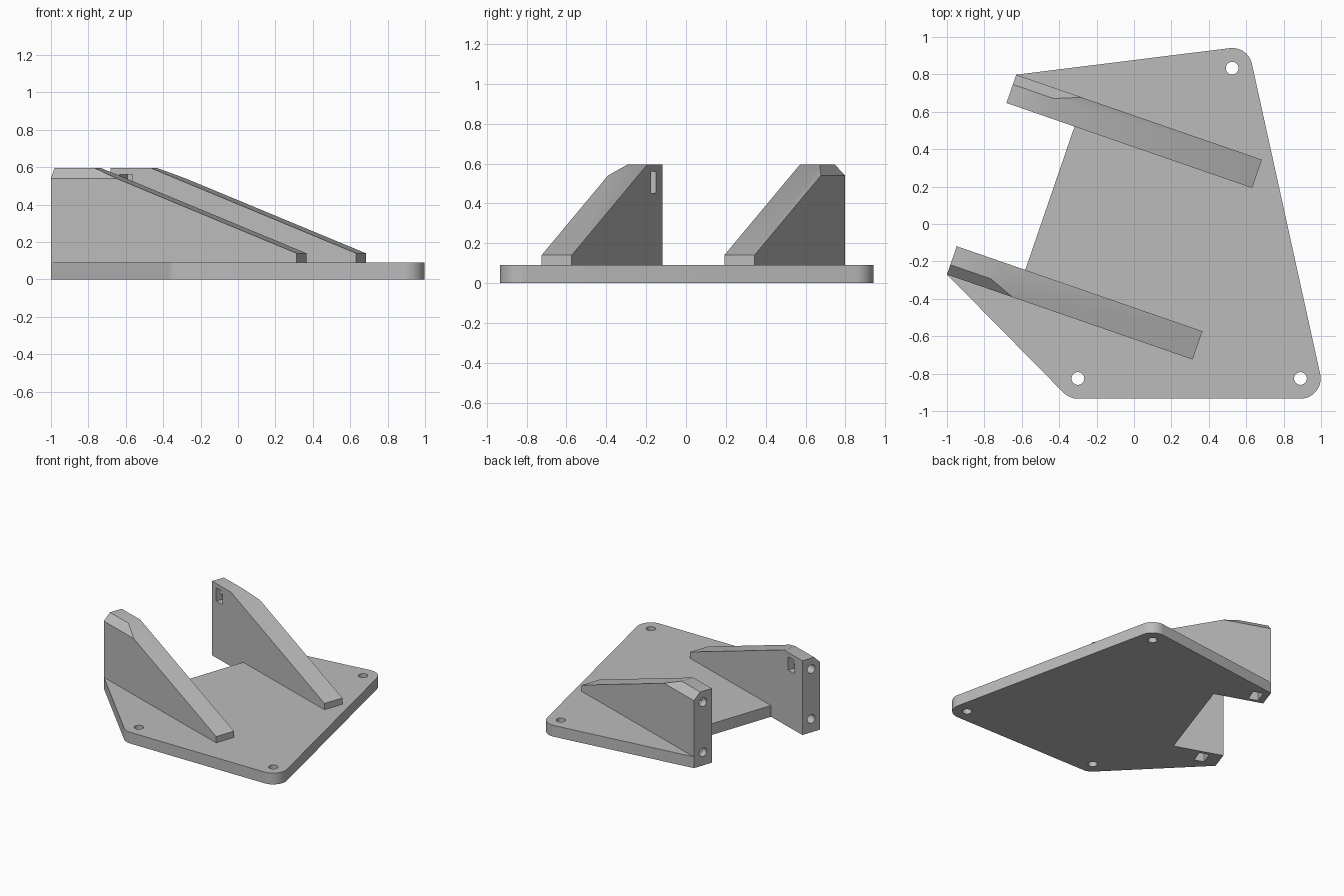
import bpy, bmesh, math
from mathutils import Matrix, Vector

if "Cube" in bpy.data.objects:
    bpy.data.objects.remove(bpy.data.objects["Cube"])

grey = bpy.data.materials.new("plain grey")
grey.use_nodes = True
grey.diffuse_color = (0.5, 0.5, 0.5, 1)
grey.node_tree.nodes["Principled BSDF"].inputs["Base Color"].default_value = (0.5, 0.5, 0.5, 1)

PLATE_T = 0.09            # base plate thickness
RIB_L, RIB_W, RIB_H = 1.39, 0.16, 0.595
CHAMFER = 0.055
HOLE_R = 0.034
ANGLE = math.atan2(-0.327, 0.945)


def make_object(name, bm, matrix=Matrix()):
    bmesh.ops.recalc_face_normals(bm, faces=bm.faces)
    mesh = bpy.data.meshes.new(name)
    bm.to_mesh(mesh)
    bm.free()
    mesh.materials.append(grey)
    obj = bpy.data.objects.new(name, mesh)
    obj.matrix_world = matrix
    bpy.context.collection.objects.link(obj)
    return obj


def prism(points, offset):
    """Extruded solid from a flat profile."""
    bm = bmesh.new()
    face = bm.faces.new([bm.verts.new(p) for p in points])
    out = bmesh.ops.extrude_face_region(bm, geom=[face])
    verts = [v for v in out["geom"] if isinstance(v, bmesh.types.BMVert)]
    bmesh.ops.translate(bm, verts=verts, vec=offset)
    return bm


def box(lo, hi):
    lo, hi = Vector(lo), Vector(hi)
    bm = bmesh.new()
    place = Matrix.Translation((lo + hi) / 2) @ Matrix.Diagonal((*(hi - lo), 1))
    bmesh.ops.create_cube(bm, size=1, matrix=place)
    return bm


def cylinder(centre, length, along_x=False):
    turn = Matrix.Rotation(math.pi / 2, 4, 'Y') if along_x else Matrix()
    bm = bmesh.new()
    bmesh.ops.create_cone(bm, cap_ends=True, segments=32, radius1=HOLE_R, radius2=HOLE_R,
                          depth=length, matrix=Matrix.Translation(centre) @ turn)
    return bm


def cut(obj, cutters):
    """Subtract each cutter, which shares the frame of the object."""
    bpy.context.view_layer.objects.active = obj
    for bm in cutters:
        cutter = make_object("cutter", bm, obj.matrix_world.copy())
        cutter.hide_render = True
        mod = obj.modifiers.new("cut", 'BOOLEAN')
        mod.operation, mod.solver, mod.object = 'DIFFERENCE', 'EXACT', cutter
        bpy.context.view_layer.update()
        bpy.ops.object.modifier_apply(modifier=mod.name)
        bpy.data.objects.remove(cutter)


def smooth(obj):
    bpy.ops.object.select_all(action='DESELECT')
    obj.select_set(True)
    bpy.context.view_layer.objects.active = obj
    bpy.ops.object.shade_smooth_by_angle(angle=math.radians(30))


def rib(name, corner, outer, slot_x):
    """Sloped rib; outer is the local y side (-1 or 1) that carries the chamfer."""
    frame = Matrix.Translation((*corner, 0)) @ Matrix.Rotation(ANGLE, 4, 'Z')
    profile = [(0, 0), (RIB_L, 0), (RIB_L, 0.14), (0.23, RIB_H), (0, RIB_H)]
    bm = prism([(x, 0, z) for x, z in profile], (0, RIB_W, 0))
    # chamfer along the top outer edge
    edge_y = RIB_W if outer > 0 else 0
    bmesh.ops.bisect_plane(bm, geom=bm.verts[:] + bm.edges[:] + bm.faces[:], clear_outer=True,
                           plane_co=(0, edge_y, RIB_H - CHAMFER), plane_no=(0, outer, 1))
    bmesh.ops.holes_fill(bm, edges=[e for e in bm.edges if e.is_boundary])
    obj = make_object(name, bm, frame)
    # nut pockets: upper opens on the inner side, lower opens underneath
    mid, half = RIB_W / 2, 0.054
    y0, y1 = (-0.05, mid + half) if outer > 0 else (mid - half, RIB_W + 0.05)
    x0, x1 = slot_x, slot_x + 0.076
    cut(obj, [box((x0, y0, 0.453), (x1, y1, 0.56)),
              box((x0, mid - half, -0.05), (x1, mid + half, 0.16)),
              cylinder((0.1, mid, 0.506), 0.3, True),
              cylinder((0.1, mid, 0.106), 0.3, True)])
    smooth(obj)
    return frame


front = rib("front_rib", (-1.0, -0.27), -1, 0.10)
back = rib("back_rib", (-0.682, 0.647), 1, 0.05)


# base plate: rounded corners are concentric with the screw holes
def arc(centre, start, end, r=0.108, steps=12):
    angles = [math.radians(start + (end - start) * i / steps) for i in range(steps + 1)]
    return [(centre[0] + r * math.cos(a), centre[1] + r * math.sin(a)) for a in angles]


holes = [(0.525, 0.833), (0.89, -0.826), (-0.3, -0.826)]
outline = [tuple((back @ Vector((s, RIB_W, 0))).xy) for s in (0.4, 0)]
outline += arc(holes[0], 97, 12.4) + arc(holes[1], 12.4, -90) + arc(holes[2], -90, -135.3)
outline += [tuple((front @ Vector((s, 0, 0))).xy) for s in (0, 0.4)]
outline += [(-0.58, -0.241), (-0.318, 0.521)]      # notch between the ribs
plate = make_object("base_plate", prism([(x, y, 0) for x, y in outline], (0, 0, PLATE_T)))
cut(plate, [cylinder((x, y, PLATE_T / 2), 0.3) for x, y in holes])
smooth(plate)
